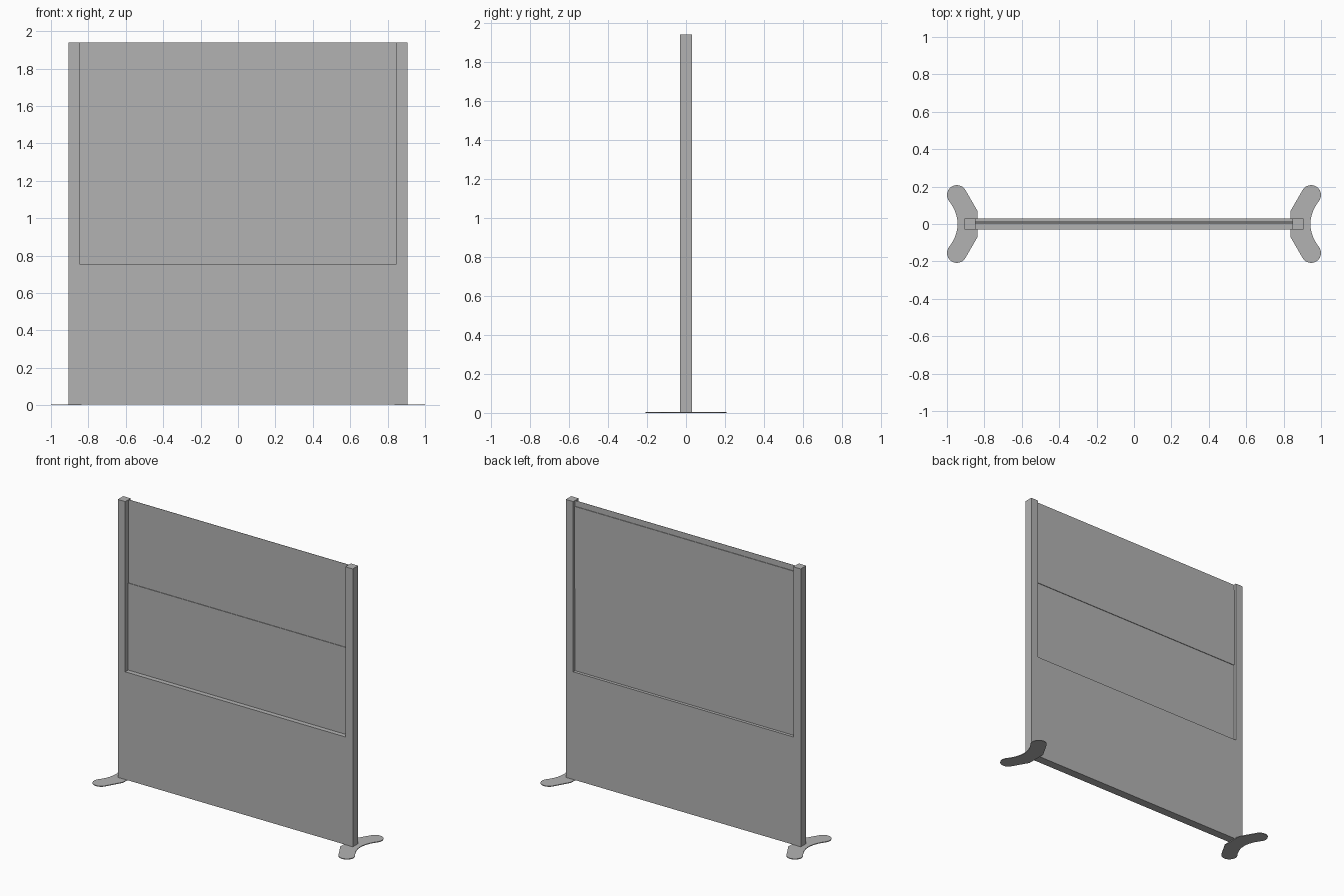
import bpy, bmesh, math

cube = bpy.data.objects.get("Cube")
if cube:
    bpy.data.objects.remove(cube, do_unlink=True)

GREY = (0.45, 0.45, 0.45, 1.0)
grey = bpy.data.materials.new("plain_grey")
grey.use_nodes = True
grey.diffuse_color = GREY
grey.node_tree.nodes["Principled BSDF"].inputs["Base Color"].default_value = GREY


def prism(name, outline, vector):
    """Extrude a closed outline along a vector."""
    bm = bmesh.new()
    face = bm.faces.new([bm.verts.new(p) for p in outline])
    side = bmesh.ops.extrude_face_region(bm, geom=[face])
    moved = [v for v in side["geom"] if isinstance(v, bmesh.types.BMVert)]
    bmesh.ops.translate(bm, verts=moved, vec=vector)
    bmesh.ops.recalc_face_normals(bm, faces=bm.faces)
    mesh = bpy.data.meshes.new(name)
    bm.to_mesh(mesh)
    bm.free()
    mesh.materials.append(grey)
    obj = bpy.data.objects.new(name, mesh)
    bpy.context.collection.objects.link(obj)
    return obj


def panel(name, half_width, y0, y1, z0, z1):
    w = half_width
    outline = [(-w, y0, z0), (w, y0, z0), (w, y0, z1), (-w, y0, z1)]
    return prism(name, outline, (0, y1 - y0, 0))


# Dimensions
OUTER, INNER, DEPTH = 0.905, 0.848, 0.03
FOOT, SILL, TOP = 0.005, 0.755, 1.94

# Frame: two posts and the solid lower half as one flush U shape
half = [(OUTER, FOOT), (OUTER, TOP), (INNER, TOP), (INNER, SILL)]
profile = half + [(-x, z) for x, z in reversed(half)]
prism("screen_frame", [(x, -DEPTH, z) for x, z in profile], (0, 2 * DEPTH, 0))

# Overlapping upper panes, with a thin lip along the top
panel("lower_pane", INNER, 0.003, 0.009, SILL, 1.36)
panel("upper_pane", INNER, 0.007, 0.013, 1.33, 1.90)
panel("top_lip", INNER, 0.007, 0.009, 1.90, TOP)

# Feet: a rounded tip, a hollow outer edge and a straight inner edge
TIP_X, TIP_Y, RADIUS = 0.947, 0.155, 0.053
tip = []
for i in range(13):
    a = math.radians(30 + 180 * i / 12)
    tip.append((TIP_X - RADIUS * math.cos(a), TIP_Y + RADIUS * math.sin(a)))
end_x, end_y = tip[-1]
hollow = []
for i in range(1, 9):
    t = 1 - i / 8
    hollow.append((0.943 + (end_x - 0.943) * t * t, end_y * t))
back_half = [(0.837, 0.07)] + tip + hollow
outline = back_half + [(x, -y) for x, y in reversed(back_half[:-1])]
for name, side in (("left_foot", 1), ("right_foot", -1)):
    prism(name, [(side * x, y, 0) for x, y in outline], (0, 0, FOOT))
